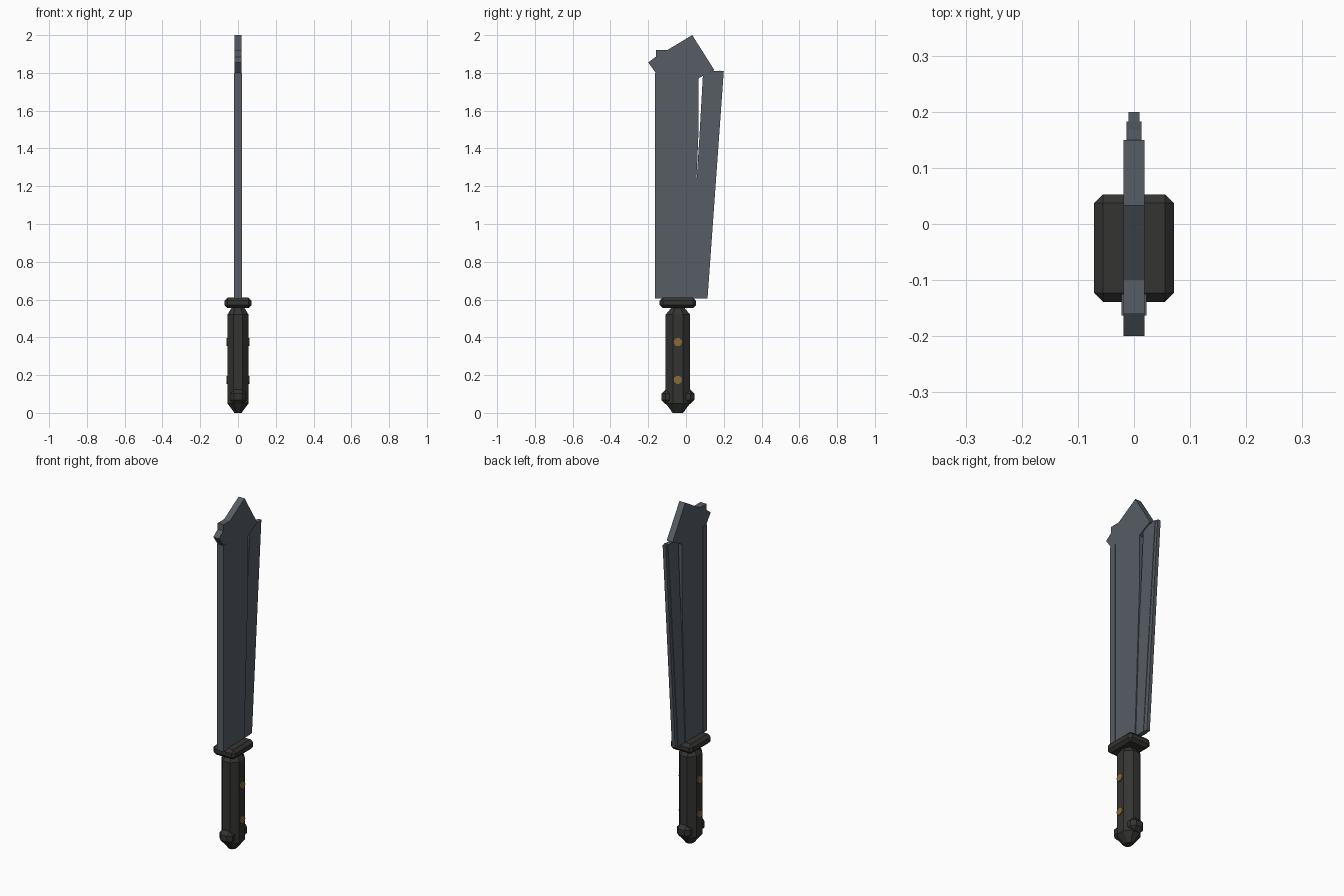
import bpy, bmesh, math
from mathutils import Matrix

cube = bpy.data.objects.get("Cube")
if cube:
    bpy.data.objects.remove(cube, do_unlink=True)

GRIP_Y = -0.043


def material(name, rgb, rough=0.6):
    m = bpy.data.materials.new(name)
    m.use_nodes = True
    m.diffuse_color = (*rgb, 1)
    bsdf = m.node_tree.nodes["Principled BSDF"]
    bsdf.inputs["Base Color"].default_value = (*rgb, 1)
    bsdf.inputs["Roughness"].default_value = rough
    return m


steel = material("dark steel", (0.095, 0.108, 0.128))
black = material("black grip", (0.034, 0.034, 0.032))
brass = material("brass", (0.24, 0.145, 0.035))


def finish(name, bm, mat):
    bmesh.ops.recalc_face_normals(bm, faces=bm.faces)
    mesh = bpy.data.meshes.new(name)
    bm.to_mesh(mesh)
    bm.free()
    mesh.materials.append(mat)
    obj = bpy.data.objects.new(name, mesh)
    bpy.context.collection.objects.link(obj)
    return obj


def plate(name, outline, half, mat=steel):
    """Extrude a (y, z) outline symmetrically along x."""
    bm = bmesh.new()
    face = bm.faces.new([bm.verts.new((-half, y, z)) for y, z in outline])
    ext = bmesh.ops.extrude_face_region(bm, geom=[face])["geom"]
    verts = [v for v in ext if isinstance(v, bmesh.types.BMVert)]
    bmesh.ops.translate(bm, verts=verts, vec=(2 * half, 0, 0))
    return finish(name, bm, mat)


def bevelled_box(name, size, centre, bevel, mat=black):
    bm = bmesh.new()
    bmesh.ops.create_cube(bm, size=1)
    bmesh.ops.scale(bm, verts=bm.verts, vec=size)
    bmesh.ops.translate(bm, verts=bm.verts, vec=centre)
    bmesh.ops.bevel(bm, geom=bm.edges[:], offset=bevel, segments=1,
                    affect='EDGES')
    return finish(name, bm, mat)


def octagon_loft(name, rings, mat=black):
    """Stack octagons given as (z, half x, half y)."""
    bm = bmesh.new()
    loops = []
    for z, hx, hy in rings:
        loop = []
        for i in range(8):
            a = math.radians(22.5 + 45 * i)
            k = 1 / math.cos(math.radians(22.5))
            loop.append(bm.verts.new((hx * k * math.cos(a),
                                      GRIP_Y + hy * k * math.sin(a), z)))
        loops.append(loop)
    for low, high in zip(loops, loops[1:]):
        for i in range(8):
            j = (i + 1) % 8
            bm.faces.new((low[i], low[j], high[j], high[i]))
    bm.faces.new(loops[0])
    bm.faces.new(loops[-1])
    return finish(name, bm, mat)


# Blade: thick body with pointed tip, back hook and spine strip
plate("blade_body", [(-0.16, 0.605), (0.03, 0.605), (0.065, 1.46),
                     (0.065, 1.77), (0.09, 1.785), (0.15, 1.815),
                     (0.033, 2.0), (-0.1, 1.92), (-0.16, 1.92)], 0.019)
plate("back_hook", [(-0.16, 1.8), (-0.14, 1.84), (-0.16, 1.885),
                    (-0.2, 1.855)], 0.0185)
plate("spine_strip", [(-0.163, 0.605), (-0.125, 0.605),
                      (-0.125, 1.8), (-0.163, 1.8)], 0.022)

# Thinner cutting side, stepping down to the edge
plate("edge_bevel", [(0.015, 0.605), (0.09, 0.605), (0.183, 1.812),
                     (0.09, 1.8), (0.071, 1.46)], 0.013)
plate("cutting_edge", [(0.06, 0.605), (0.114, 0.605), (0.2, 1.81),
                       (0.135, 1.81)], 0.01)

# Handle
bevelled_box("guard", (0.142, 0.192, 0.056), (0, GRIP_Y, 0.582), 0.016)
octagon_loft("grip", [(0.005, 0.022, 0.03), (0.05, 0.056, 0.065),
                      (0.52, 0.056, 0.065), (0.556, 0.034, 0.035)])
octagon_loft("pommel_cap", [(0.0, 0.02, 0.027), (0.012, 0.027, 0.038)])
bevelled_box("pommel_ring", (0.084, 0.174, 0.075), (0, GRIP_Y, 0.085), 0.021)

# Rivets running through the grip
for label, z in (("lower", 0.175), ("upper", 0.375)):
    bm = bmesh.new()
    bmesh.ops.create_cone(bm, cap_ends=True, segments=10, radius1=0.022,
                          radius2=0.022, depth=0.124)
    bmesh.ops.transform(bm, verts=bm.verts,
                        matrix=Matrix.Translation((0, GRIP_Y, z))
                        @ Matrix.Rotation(math.pi / 2, 4, 'Y'))
    finish(label + "_rivet", bm, brass)
